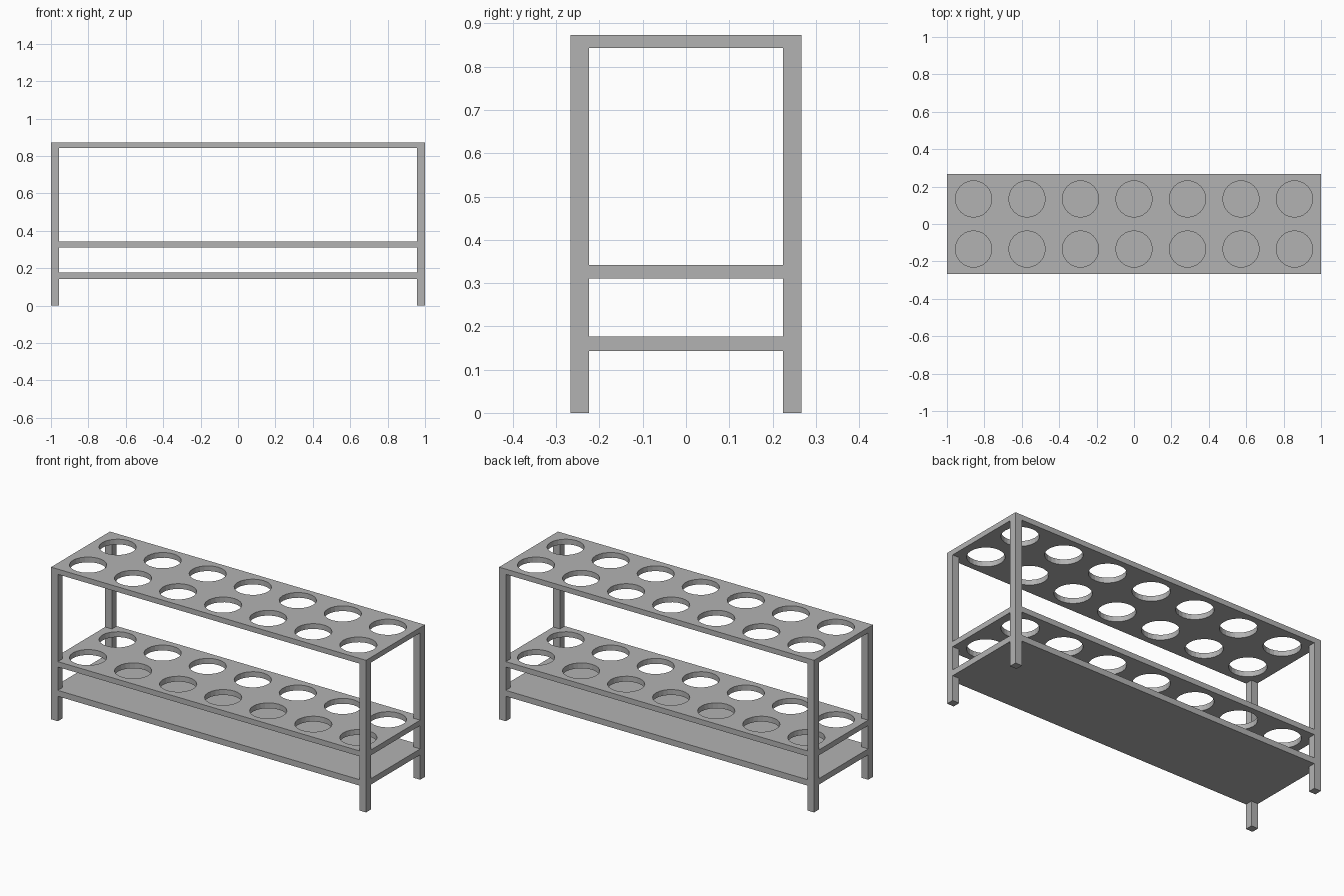
import bpy, bmesh
from math import cos, sin, tau

cube = bpy.data.objects.get("Cube")
if cube:
    bpy.data.objects.remove(cube, do_unlink=True)

HX, HY, LEG = 1.0, 0.267, 0.043
HOLE_R, HOLE_SIDES, PITCH, ROW_Y = 0.097, 24, 0.286, 0.134

grey = bpy.data.materials.new("plain grey")
grey.use_nodes = True
colour = (0.45, 0.45, 0.45, 1)
grey.diffuse_color = colour
grey.node_tree.nodes["Principled BSDF"].inputs["Base Color"].default_value = colour


def board(name, outline, z0, z1, holes=()):
    """Flat board from an outline, with optional through holes."""
    bm = bmesh.new()
    edges = []
    for loop in [outline, *holes]:
        vs = [bm.verts.new((x, y, z0)) for x, y in loop]
        edges += [bm.edges.new((a, b)) for a, b in zip(vs, vs[1:] + vs[:1])]
    bmesh.ops.triangle_fill(bm, edges=edges, use_beauty=True)
    ext = bmesh.ops.extrude_face_region(bm, geom=bm.faces[:], use_keep_orig=True)
    top = [g for g in ext["geom"] if isinstance(g, bmesh.types.BMVert)]
    bmesh.ops.translate(bm, verts=top, vec=(0, 0, z1 - z0))
    bmesh.ops.recalc_face_normals(bm, faces=bm.faces[:])
    mesh = bpy.data.meshes.new(name)
    bm.to_mesh(mesh)
    bm.free()
    mesh.materials.append(grey)
    obj = bpy.data.objects.new(name, mesh)
    bpy.context.collection.objects.link(obj)
    return obj


def rect(x0, x1, y0, y1):
    return [(x0, y0), (x1, y0), (x1, y1), (x0, y1)]


# Two rows of seven round holes
angles = [tau * k / HOLE_SIDES for k in range(HOLE_SIDES)]
holes = [[(i * PITCH + HOLE_R * cos(a), s * ROW_Y + HOLE_R * sin(a)) for a in angles]
         for i in range(-3, 4) for s in (-1, 1)]

# Shelf outline notched around the corner legs
ix, iy = HX - LEG, HY - LEG
notched = []
for sx, sy in ((1, 1), (-1, 1), (-1, -1), (1, -1)):
    corner = [(sx * HX, sy * iy), (sx * ix, sy * iy), (sx * ix, sy * HY)]
    notched += corner if sx * sy > 0 else corner[::-1]

# Boards
board("top_board", rect(-HX, HX, -HY, HY), 0.843, 0.873, holes)
board("middle_shelf", notched, 0.311, 0.342, holes)
board("bottom_shelf", notched, 0.143, 0.177)

# Corner legs
for sx, side in ((1, "left"), (-1, "right")):
    for sy, end in ((-1, "front"), (1, "back")):
        xs = sorted((sx * ix, sx * HX))
        ys = sorted((sy * iy, sy * HY))
        board(f"{end}_{side}_leg", rect(*xs, *ys), 0, 0.843)
